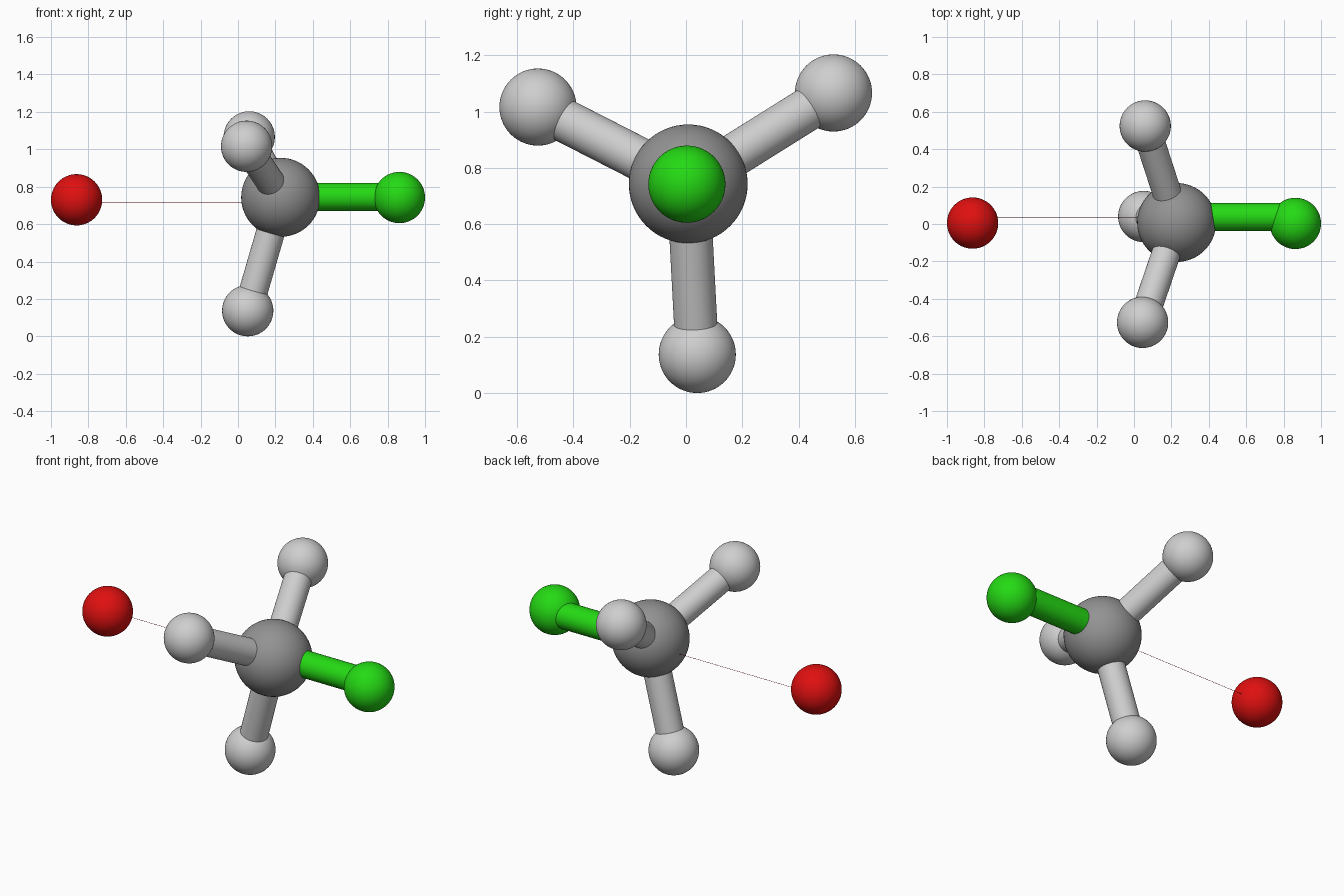
import bpy
from mathutils import Vector

if "Cube" in bpy.data.objects:
    bpy.data.objects.remove(bpy.data.objects["Cube"])


def material(name, rgb):
    m = bpy.data.materials.new(name)
    m.diffuse_color = (*rgb, 1.0)
    m.use_nodes = True
    m.node_tree.nodes["Principled BSDF"].inputs["Base Color"].default_value = m.diffuse_color
    return m


light_grey = material("light_grey", (0.62, 0.62, 0.62))
mid_grey = material("mid_grey", (0.29, 0.29, 0.29))
green = material("green", (0.018, 0.70, 0.007))
red = material("red", (0.74, 0.005, 0.005))


def finish(name, mat):
    ob = bpy.context.object
    ob.name = name
    ob.data.materials.append(mat)
    bpy.ops.object.shade_smooth_by_angle()


def ball(name, pos, radius, mat):
    bpy.ops.mesh.primitive_uv_sphere_add(segments=64, ring_count=32, radius=radius, location=pos)
    finish(name, mat)


def rod(name, a, b, radius, mat, sides=48):
    a, b = Vector(a), Vector(b)
    d = b - a
    bpy.ops.mesh.primitive_cylinder_add(
        vertices=sides, radius=radius, depth=d.length, location=(a + b) / 2,
        rotation=d.to_track_quat('Z', 'Y').to_euler())
    finish(name, mat)


SMALL = 0.137
centre = (0.228, 0.008, 0.743)

# Large central atom
ball("central_atom", centre, 0.211, mid_grey)

# Three light atoms with their bonds
light_atoms = {
    "upper_back": (0.06, 0.524, 1.066),
    "upper_front": (0.046, -0.526, 1.016),
    "lower": (0.052, 0.040, 0.137),
}
for key, pos in light_atoms.items():
    ball(key + "_atom", pos, SMALL, light_grey)
    rod(key + "_bond", centre, pos, 0.077, light_grey)

# Green atom and its slightly offset bond
ball("green_atom", (0.863, 0.003, 0.742), SMALL, green)
rod("green_bond", (0.26, 0.037, 0.745), (0.85, 0.037, 0.745), 0.075, green)

# Detached red atom and the hairline pointing at the central atom
ball("red_atom", (-0.863, 0.005, 0.73), SMALL, red)
rod("approach_line", (-0.85, 0.037, 0.717), (0.10, 0.037, 0.717), 0.001, red, 8)
